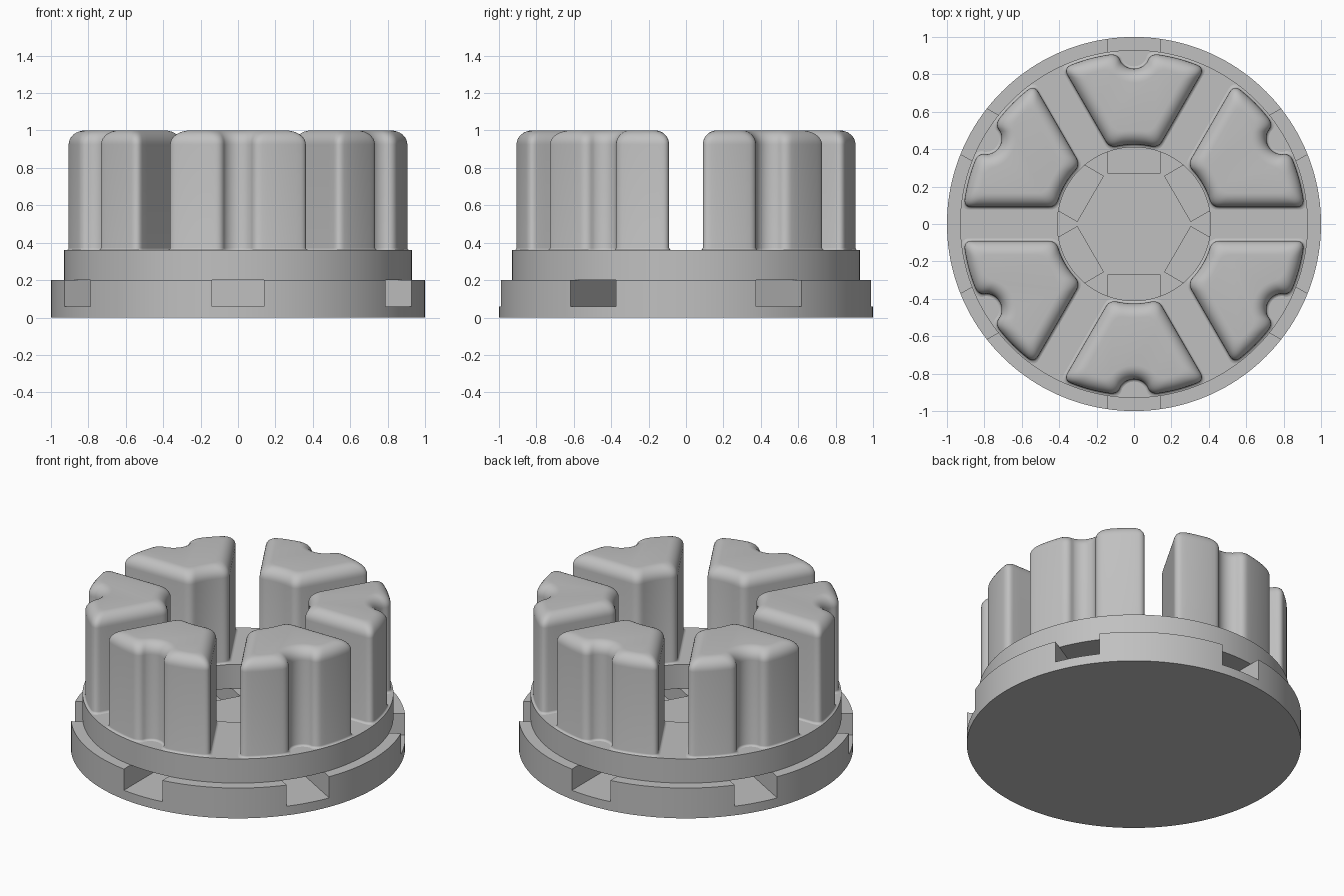
import bpy, bmesh, math
from math import sin, cos, asin, acos, pi, radians
from mathutils import Vector, Matrix

if "Cube" in bpy.data.objects:
    bpy.data.objects.remove(bpy.data.objects["Cube"])

SECTORS = 6
SIDES = 160
FLANGE_TOP, PLATE_TOP, TOP = 0.2, 0.36, 1.0

grey = bpy.data.materials.new("plain grey")
grey.use_nodes = True
grey.diffuse_color = (0.53, 0.53, 0.53, 1)
grey.node_tree.nodes["Principled BSDF"].inputs["Base Color"].default_value = grey.diffuse_color


def make_object(name, bm, angle=35):
    bmesh.ops.recalc_face_normals(bm, faces=bm.faces)
    mesh = bpy.data.meshes.new(name)
    bm.to_mesh(mesh)
    bm.free()
    mesh.materials.append(grey)
    ob = bpy.data.objects.new(name, mesh)
    bpy.context.collection.objects.link(ob)
    smooth(ob, angle)
    return ob


def smooth(ob, angle):
    bpy.ops.object.select_all(action="DESELECT")
    ob.select_set(True)
    bpy.context.view_layer.objects.active = ob
    bpy.ops.object.shade_smooth_by_angle(angle=radians(angle))


def skin(bm, rings, closed=False):
    """Join equal rings of points with quads."""
    loops = [[bm.verts.new(p) for p in ring] for ring in rings]
    pairs = list(zip(loops, loops[1:]))
    if closed:
        pairs.append((loops[-1], loops[0]))
    for a, b in pairs:
        for i in range(len(a)):
            j = (i + 1) % len(a)
            bm.faces.new((a[i], a[j], b[j], b[i]))
    return loops


def circle(r, z):
    return [(r * cos(2 * pi * i / SIDES), r * sin(2 * pi * i / SIDES), z) for i in range(SIDES)]


# Flange disc with radial slots
bm = bmesh.new()
loops = skin(bm, [circle(1, 0), circle(1, FLANGE_TOP)])
for loop in loops:
    bm.faces.new(loop)
flange = make_object("base_flange", bm)

bm = bmesh.new()
for k in range(SECTORS):
    place = (Matrix.Rotation(radians(30 + 60 * k), 4, "Z")
             @ Matrix.Translation((0.77, 0, 0.16))
             @ Matrix.Diagonal((1.0, 0.28, 0.2, 1)))
    bmesh.ops.create_cube(bm, size=1, matrix=place)
cutter = make_object("slot_cutter", bm)
cutter.hide_render = True
cut = flange.modifiers.new("slots", "BOOLEAN")
cut.operation = "DIFFERENCE"
cut.solver = "EXACT"
cut.object = cutter
bpy.context.view_layer.objects.active = flange
bpy.ops.object.modifier_apply(modifier=cut.name)
bpy.data.objects.remove(cutter)
smooth(flange, 35)

# Ring plate over the slots, open in the middle
bm = bmesh.new()
skin(bm, [circle(0.93, FLANGE_TOP), circle(0.93, PLATE_TOP),
          circle(0.41, PLATE_TOP), circle(0.41, FLANGE_TOP)], closed=True)
make_object("ring_plate", bm)


def arc(centre, r, a, b):
    return lambda u: Vector((r * cos(a + (b - a) * u), centre + r * sin(a + (b - a) * u)))


def outline(d):
    """Notched wedge outline, moved inwards by d, with rounded corners."""
    gap, outer, inner, notch, centre = 0.09 + d, 0.915 - d, 0.425 + d, 0.085 + d, 0.915
    lip = pi / 2 - acos((outer**2 + centre**2 - notch**2) / (2 * outer * centre))
    lip_pt = Vector((outer * cos(lip), outer * sin(lip)))
    lip_turn = math.atan2(lip_pt.y - centre, lip_pt.x)
    out_a = pi / 3 + asin(gap / outer)
    in_a = pi / 3 + asin(gap / inner)
    rim = arc(0, outer, lip, out_a)
    hub = arc(0, inner, in_a, pi / 2)
    start, end = rim(1), hub(0)
    pieces = [arc(centre, notch, -pi / 2, lip_turn), rim,
              lambda u: start.lerp(end, u), hub]
    half = []
    for n, piece in enumerate(pieces):
        length = sum((piece((i + 1) / 20) - piece(i / 20)).length for i in range(20))
        trim = min(0.045 / length, 0.4)
        lo = 0 if n == 0 else trim
        hi = 1 if n == 3 else 1 - trim
        if n:
            # rounded corner between this piece and the one before
            a, c, b = half[-1], piece(0), piece(lo)
            for i in range(1, 6):
                t = i / 6
                half.append(a * (1 - t)**2 + c * 2 * t * (1 - t) + b * t * t)
        half += [piece(lo + (hi - lo) * i / 8) for i in range(9)]
    return half + [Vector((-p.x, p.y)) for p in half[-2:0:-1]]


# Upright notched wedges with a small foot fillet and a rounded top edge
FILLET, FOOT = 0.075, 0.013
levels = [(-FOOT, PLATE_TOP - 0.01), (-FOOT, PLATE_TOP)]
levels += [(-FOOT * (1 - sin(t)), PLATE_TOP + FOOT * (1 - cos(t)))
           for t in (pi / 6, pi / 3, pi / 2)]
levels += [(FILLET * (1 - cos(t)), TOP - FILLET * (1 - sin(t)))
           for t in (i * pi / 16 for i in range(9))]
for k in range(SECTORS):
    bm = bmesh.new()
    loops = skin(bm, [[(p.x, p.y, z) for p in outline(d)] for d, z in levels])
    bm.faces.new(loops[0])
    bm.faces.new(loops[-1])
    bmesh.ops.rotate(bm, verts=bm.verts, matrix=Matrix.Rotation(radians(60 * k), 3, "Z"))
    make_object(f"notched_wedge_{k + 1}", bm, 50)
